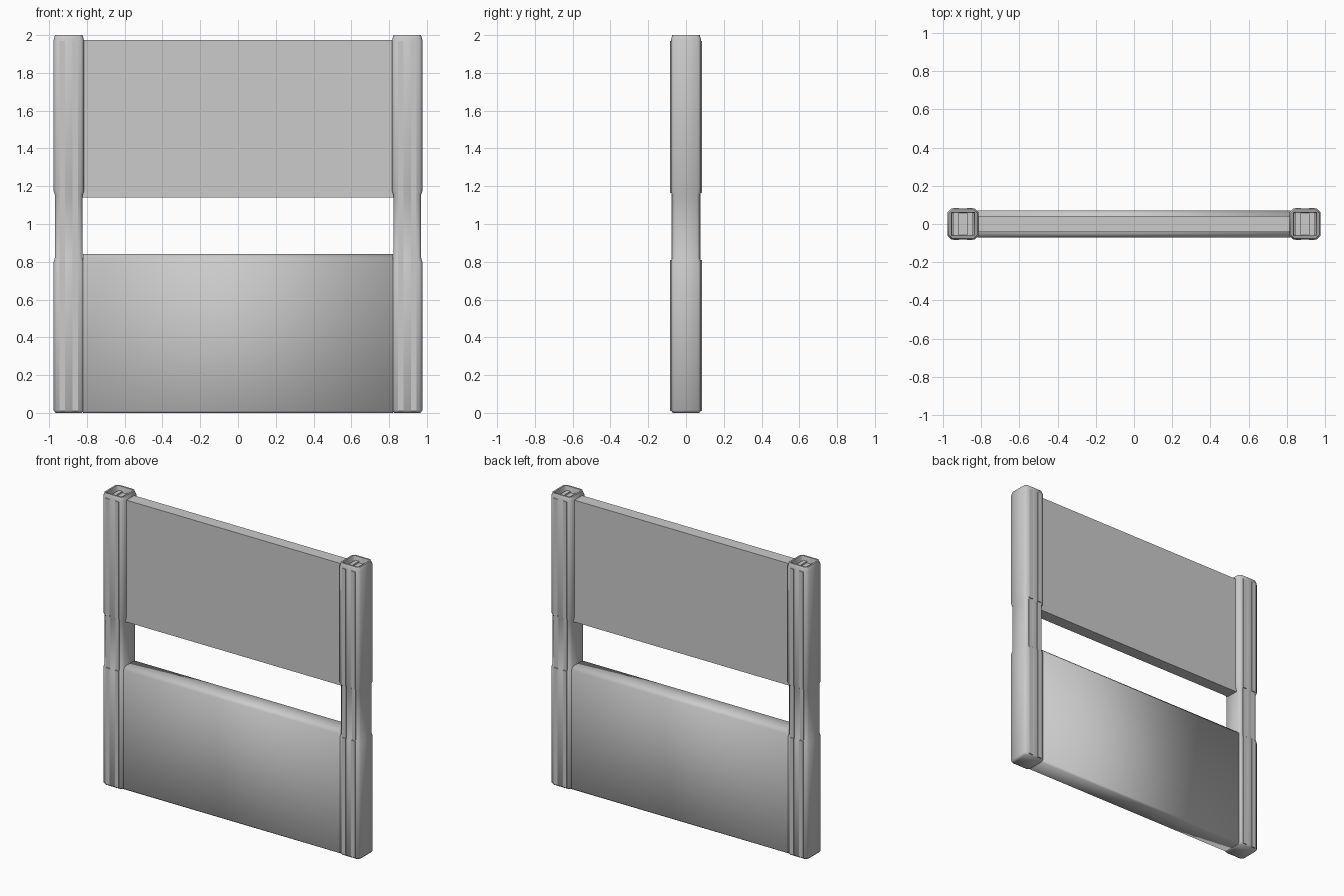
import bpy, bmesh, math

cube = bpy.data.objects.get("Cube")
if cube:
    bpy.data.objects.remove(cube, do_unlink=True)

grey = bpy.data.materials.new("plain_grey")
grey.use_nodes = True
colour = (0.6, 0.6, 0.6, 1)
grey.diffuse_color = colour
grey.node_tree.nodes["Principled BSDF"].inputs["Base Color"].default_value = colour

POST_X = 0.896


def make_object(name, bm, smooth_angle=None):
    bmesh.ops.recalc_face_normals(bm, faces=bm.faces)
    mesh = bpy.data.meshes.new(name)
    bm.to_mesh(mesh)
    bm.free()
    mesh.materials.append(grey)
    obj = bpy.data.objects.new(name, mesh)
    bpy.context.collection.objects.link(obj)
    if smooth_angle:
        bpy.ops.object.select_all(action='DESELECT')
        obj.select_set(True)
        bpy.context.view_layer.objects.active = obj
        bpy.ops.object.shade_smooth_by_angle(angle=math.radians(smooth_angle))
    return obj


def add_box(bm, low, high):
    verts = bmesh.ops.create_cube(bm, size=1)["verts"]
    for v in verts:
        for i in range(3):
            v.co[i] = high[i] if v.co[i] > 0 else low[i]


def chamfered_square(half, cut):
    h, c = half, half - cut
    return [(c, -h), (h, -c), (h, c), (c, h), (-c, h), (-h, c), (-h, -c), (-c, -h)]


# Post sections from the foot up, then over the rim and down into the recess
POST_RINGS = [(0, 0.070), (0.014, 0.080), (0.80, 0.080), (0.82, 0.074),
              (1.155, 0.074), (1.175, 0.080), (1.975, 0.080), (2.0, 0.073),
              (2.0, 0.062), (1.96, 0.058)]


def make_post(name, x):
    bm = bmesh.new()
    rings = []
    for i, (z, half) in enumerate(POST_RINGS):
        cut = 0.016 if i < len(POST_RINGS) - 2 else 0.003
        rings.append([bm.verts.new((x + px, py, z)) for px, py in chamfered_square(half, cut)])
    for a, b in zip(rings, rings[1:]):
        for i in range(len(a)):
            j = (i + 1) % len(a)
            bm.faces.new((a[i], a[j], b[j], b[i]))
    bm.faces.new(rings[0][::-1])
    bm.faces.new(rings[-1])
    return make_object(name, bm, 50)


def make_ridges(name, x):
    # Paired upright ribs on the front and back of a post, shallower at the waist
    bm = bmesh.new()
    for offset in (-0.035, 0.035):
        for low, high, depth in ((0.01, 0.81, 0.084), (0.81, 1.165, 0.078), (1.165, 1.97, 0.084)):
            add_box(bm, (x + offset - 0.014, -depth, low), (x + offset + 0.014, depth, high))
    return make_object(name, bm)


for side, sign in (("left", 1), ("right", -1)):
    make_post(side + "_post", sign * POST_X)
    make_ridges(side + "_post_ridges", sign * POST_X)

# Thin flat upper panel
bm = bmesh.new()
add_box(bm, (-0.83, -0.042, 1.14), (0.83, 0.042, 1.975))
make_object("upper_panel", bm)

# Thicker lower panel, chamfered along its top and bottom, softly shaded end to end
bm = bmesh.new()
profile = [(-0.06, 0), (0.06, 0), (0.07, 0.01), (0.07, 0.82),
           (0.05, 0.84), (-0.05, 0.84), (-0.07, 0.82), (-0.07, 0.01)]
ends = [[bm.verts.new((x, y, z)) for y, z in profile] for x in (-0.82, 0.82)]
for i in range(len(profile)):
    j = (i + 1) % len(profile)
    bm.faces.new((ends[0][i], ends[0][j], ends[1][j], ends[1][i]))
for end in ends:
    bm.faces.new(end)
for face in bm.faces:
    face.smooth = True
for edge in bm.edges:
    edge.smooth = abs(edge.verts[0].co.x - edge.verts[1].co.x) < 0.1
make_object("lower_panel", bm)
